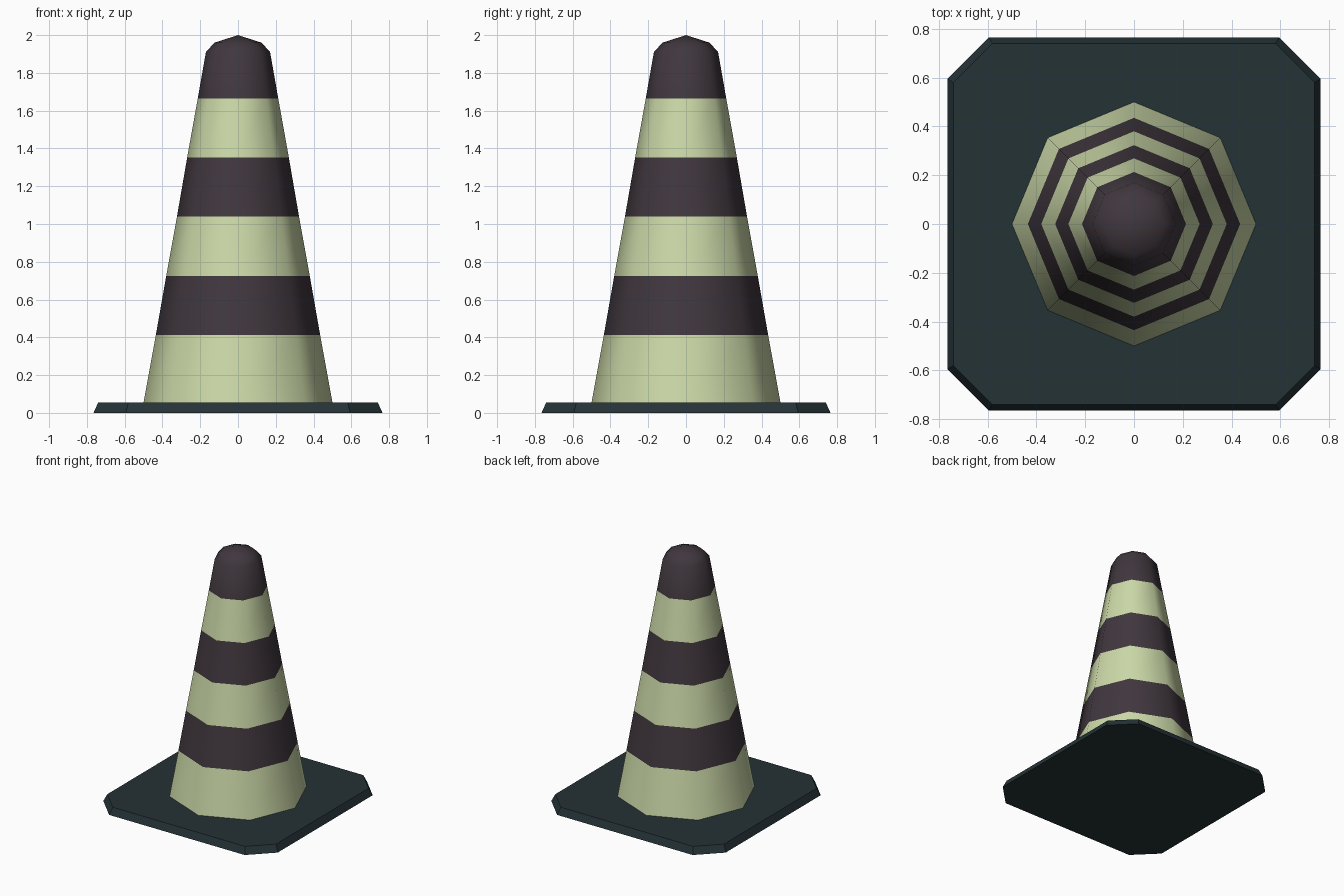
import bpy, bmesh
from math import sin, cos, pi

if "Cube" in bpy.data.objects:
    bpy.data.objects.remove(bpy.data.objects["Cube"])


def material(name, color):
    m = bpy.data.materials.new(name)
    m.diffuse_color = (*color, 1)
    m.use_nodes = True
    m.node_tree.nodes["Principled BSDF"].inputs["Base Color"].default_value = m.diffuse_color
    return m


def finish(bm, name, mats):
    bmesh.ops.recalc_face_normals(bm, faces=bm.faces)
    me = bpy.data.meshes.new(name)
    bm.to_mesh(me)
    bm.free()
    for m in mats:
        me.materials.append(m)
    ob = bpy.data.objects.new(name, me)
    bpy.context.collection.objects.link(ob)
    return ob


def bridge(bm, a, b, mat=0, smooth=False):
    n = len(a)
    for i in range(n):
        f = bm.faces.new((a[i], a[(i + 1) % n], b[(i + 1) % n], b[i]))
        f.material_index = mat
        f.smooth = smooth


light = material("pale_green", (0.60, 0.69, 0.39))
dark = material("dark_stripe", (0.051, 0.038, 0.048))
rubber = material("base_rubber", (0.018, 0.032, 0.037))

# Base plate: square with cut corners, sloping sides
bm = bmesh.new()
rings = []
for half, cut, z in ((0.765, 0.595, 0), (0.74, 0.58, 0.055)):
    quarter = [(half, -cut), (half, cut)]
    pts = []
    for k in range(4):
        for x, y in quarter:
            for _ in range(k):
                x, y = -y, x
            pts.append((x, y, z))
    rings.append([bm.verts.new(p) for p in pts])
bridge(bm, *rings)
bm.faces.new(rings[0])
bm.faces.new(rings[1])
finish(bm, "base_plate", [rubber])

# Striped eight-sided cone: (radius, height, stripe above this ring)
SIDES = 8
profile = [(0.5, 0.055, 0), (0.435, 0.412, 1), (0.38, 0.725, 0),
           (0.323, 1.04, 1), (0.269, 1.353, 0), (0.213, 1.665, 1),
           (0.17, 1.91, 1), (0.125, 1.96, 1)]
bm = bmesh.new()
rings = [[bm.verts.new((r * cos(2 * pi * i / SIDES), r * sin(2 * pi * i / SIDES), z))
          for i in range(SIDES)] for r, z, _ in profile]
for k in range(len(rings) - 1):
    bridge(bm, rings[k], rings[k + 1], profile[k][2], True)

# Rounded tip
tip = bm.verts.new((0, 0, 2))
for i in range(SIDES):
    f = bm.faces.new((rings[-1][i], rings[-1][(i + 1) % SIDES], tip))
    f.material_index = 1
    f.smooth = True
finish(bm, "striped_cone", [light, dark])
